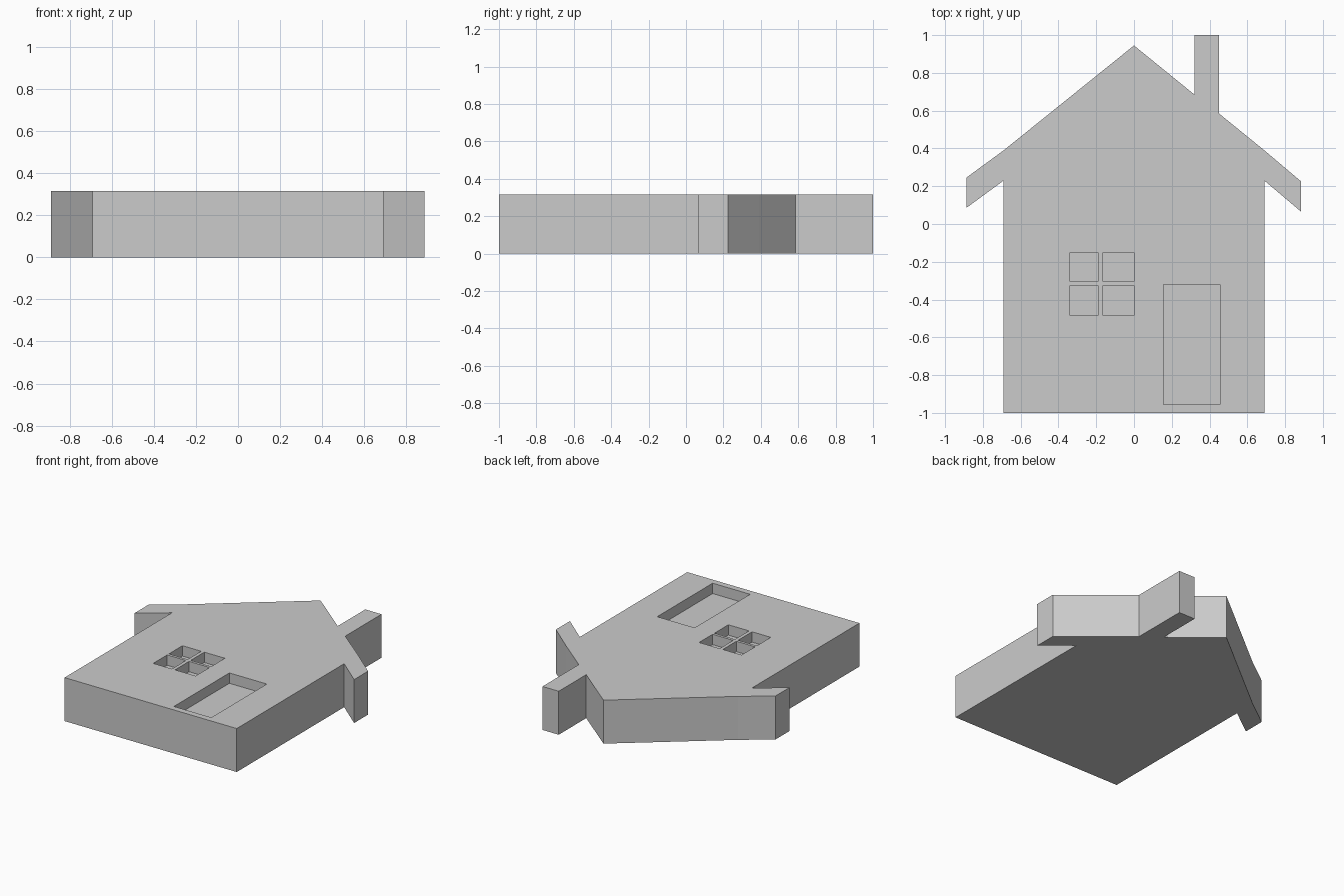
import bpy, bmesh

if "Cube" in bpy.data.objects:
    bpy.data.objects.remove(bpy.data.objects["Cube"])

HEIGHT = 0.315
DEPTH = 0.075


def prism(name, outline, z0, z1):
    """Extrude a flat outline from z0 up to z1."""
    bm = bmesh.new()
    face = bm.faces.new([bm.verts.new((x, y, z0)) for x, y in outline])
    ext = bmesh.ops.extrude_face_region(bm, geom=[face])
    top = [v for v in ext["geom"] if isinstance(v, bmesh.types.BMVert)]
    bmesh.ops.translate(bm, verts=top, vec=(0, 0, z1 - z0))
    bmesh.ops.recalc_face_normals(bm, faces=bm.faces[:])
    mesh = bpy.data.meshes.new(name)
    bm.to_mesh(mesh)
    bm.free()
    obj = bpy.data.objects.new(name, mesh)
    bpy.context.collection.objects.link(obj)
    return obj


def recess(target, name, x0, x1, y0, y1):
    """Cut a shallow rectangular pocket into the top face."""
    cutter = prism(name, [(x0, y0), (x1, y0), (x1, y1), (x0, y1)],
                   HEIGHT - DEPTH, HEIGHT + 0.1)
    mod = target.modifiers.new(name, "BOOLEAN")
    mod.operation = "DIFFERENCE"
    mod.solver = "EXACT"
    mod.object = cutter
    bpy.context.view_layer.objects.active = target
    bpy.ops.object.modifier_apply(modifier=mod.name)
    bpy.data.objects.remove(cutter)


# House silhouette: walls, eaves, chimney and roof peak
house = prism("house_plaque", [
    (-0.69, -1), (0.69, -1),
    (0.69, 0.23), (0.885, 0.065), (0.885, 0.225), (0.69, 0.39),
    (0.45, 0.585), (0.45, 1), (0.32, 1), (0.32, 0.685),
    (0, 0.945),
    (-0.69, 0.39), (-0.888, 0.245), (-0.888, 0.085), (-0.69, 0.23),
], 0, HEIGHT)

# Door pocket
recess(house, "door_cutter", 0.155, 0.455, -0.955, -0.32)

# Four window panes
for x0, x1 in ((-0.34, -0.19), (-0.165, 0.0)):
    for y0, y1 in ((-0.305, -0.15), (-0.485, -0.325)):
        recess(house, "pane_cutter", x0, x1, y0, y1)
